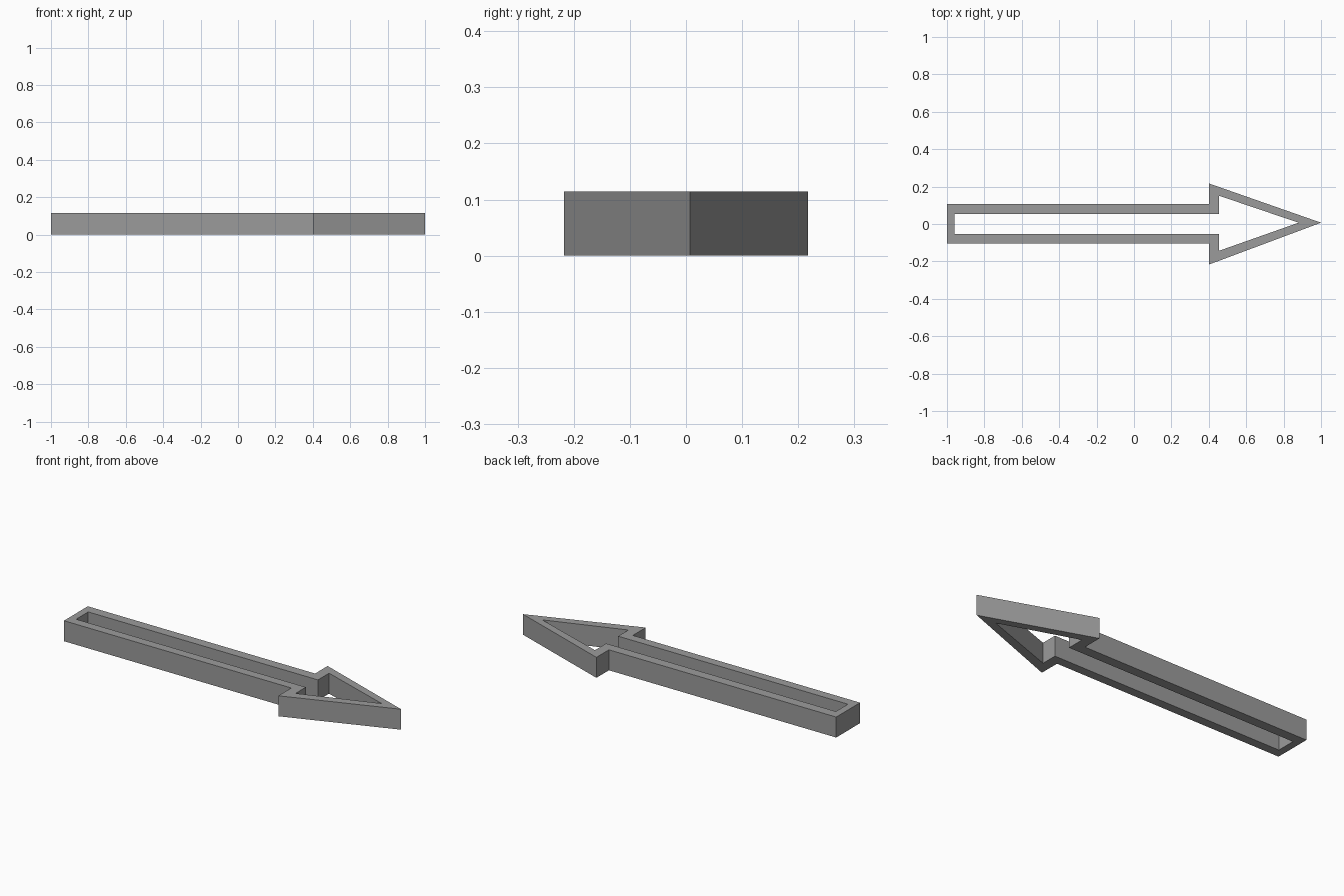
import bpy
import bmesh

cube = bpy.data.objects.get("Cube")
if cube:
    bpy.data.objects.remove(cube)

HEIGHT = 0.114

# Matching outlines, running from the lower tail corner round to the upper one
OUTER = [(-1, -0.103), (0.4, -0.103), (0.4, -0.217), (1, 0.007),
         (0.4, 0.217), (0.4, 0.107), (-1, 0.107)]
INNER = [(-0.96, -0.053), (0.455, -0.053), (0.455, -0.143), (0.88, 0.007),
         (0.455, 0.151), (0.455, 0.053), (-0.96, 0.053)]

# Single flat grey
grey = bpy.data.materials.new("grey")
grey.use_nodes = True
colour = (0.33, 0.33, 0.33, 1)
grey.diffuse_color = colour
grey.node_tree.nodes["Principled BSDF"].inputs["Base Color"].default_value = colour

# Hollow arrow: a flat ring between the outlines, pulled up to full height
bm = bmesh.new()
outer = [bm.verts.new((x, y, 0)) for x, y in OUTER]
inner = [bm.verts.new((x, y, 0)) for x, y in INNER]
for i in range(len(outer)):
    j = (i + 1) % len(outer)
    bm.faces.new((outer[i], outer[j], inner[j], inner[i]))
raised = bmesh.ops.extrude_face_region(bm, geom=bm.faces[:], use_keep_orig=True)
top = [v for v in raised["geom"] if isinstance(v, bmesh.types.BMVert)]
bmesh.ops.translate(bm, verts=top, vec=(0, 0, HEIGHT))
bmesh.ops.recalc_face_normals(bm, faces=bm.faces[:])

mesh = bpy.data.meshes.new("arrow_frame")
bm.to_mesh(mesh)
bm.free()
mesh.materials.append(grey)
arrow = bpy.data.objects.new("arrow_frame", mesh)
bpy.context.collection.objects.link(arrow)
